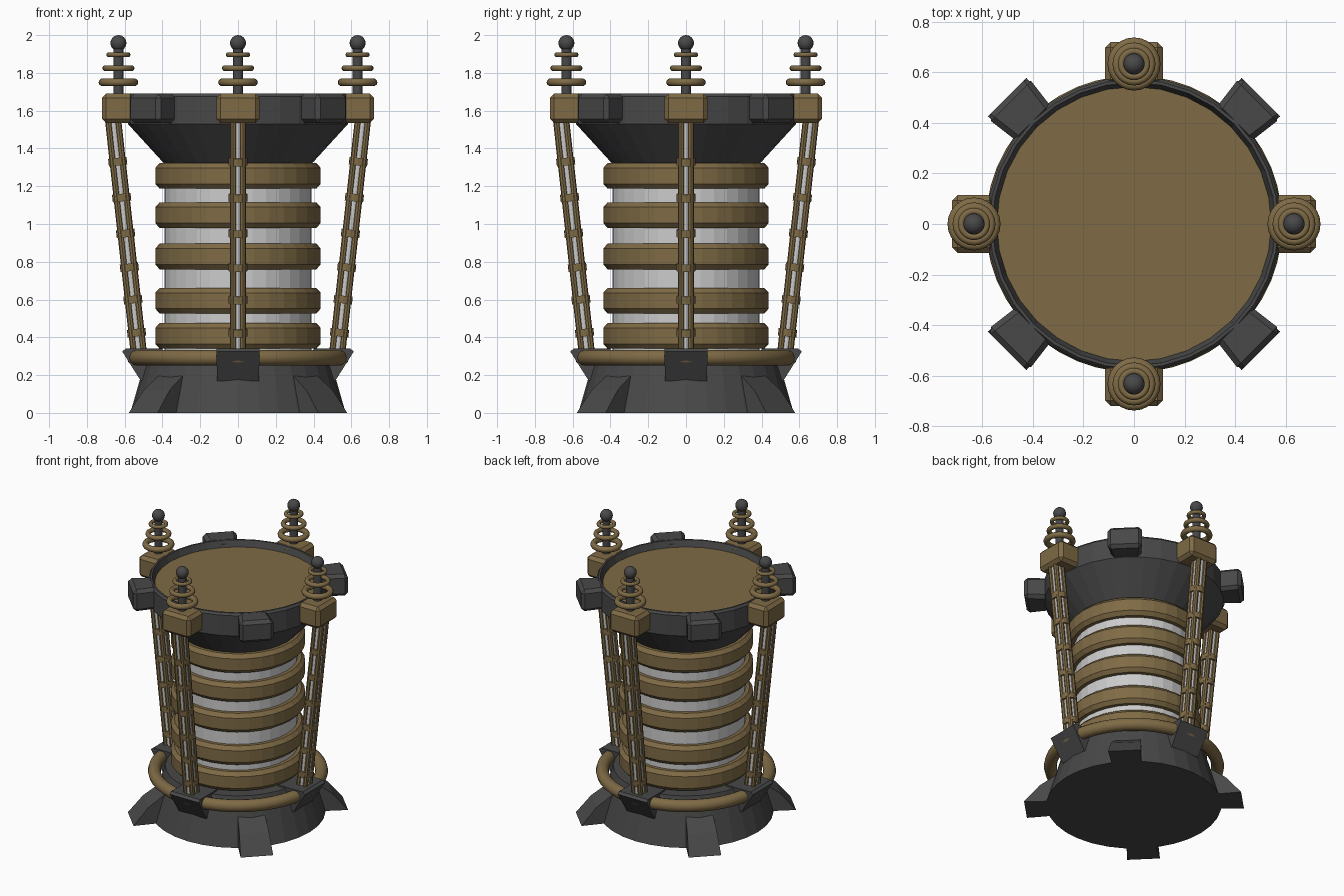
import bpy, bmesh, math
from mathutils import Matrix, Vector

if "Cube" in bpy.data.objects:
    bpy.data.objects.remove(bpy.data.objects["Cube"])

def material(name, col):
    m = bpy.data.materials.new(name)
    m.diffuse_color = (*col, 1)
    m.use_nodes = True
    m.node_tree.nodes["Principled BSDF"].inputs["Base Color"].default_value = m.diffuse_color
    return m

BRASS = material("brass", (0.21, 0.145, 0.06))
DARK = material("dark_metal", (0.065, 0.065, 0.065))
PALE = material("pale_core", (0.75, 0.75, 0.76))
CARDINAL = [i * math.pi / 2 for i in range(4)]
DIAGONAL = [a + math.pi / 4 for a in CARDINAL]

def finish(name, bm, mat, smooth=False):
    bmesh.ops.recalc_face_normals(bm, faces=bm.faces)
    me = bpy.data.meshes.new(name)
    bm.to_mesh(me)
    bm.free()
    me.materials.append(mat)
    for p in me.polygons:
        p.use_smooth = smooth
    ob = bpy.data.objects.new(name, me)
    bpy.context.collection.objects.link(ob)
    return ob

def lathe(name, profile, mat, n=32):
    """Spin (radius, z) points around z and cap both ends."""
    bm = bmesh.new()
    rings = [[bm.verts.new((r * math.cos(2 * math.pi * i / n), r * math.sin(2 * math.pi * i / n), z))
              for i in range(n)] for r, z in profile]
    for a, b in zip(rings, rings[1:]):
        for i in range(n):
            j = (i + 1) % n
            bm.faces.new((a[i], a[j], b[j], b[i]))
    bm.faces.new(rings[0])
    bm.faces.new(rings[-1])
    return finish(name, bm, mat)

def wedge(name, points, mat, angles, bevel=0):
    """Side outline of (radius, half width, z) points, repeated around z."""
    for k, ang in enumerate(angles):
        bm = bmesh.new()
        l = [bm.verts.new((r, -w, z)) for r, w, z in points]
        m = [bm.verts.new((r, w, z)) for r, w, z in points]
        bm.faces.new(l)
        bm.faces.new(m)
        for i in range(len(points)):
            j = (i + 1) % len(points)
            bm.faces.new((l[i], l[j], m[j], m[i]))
        if bevel:
            bmesh.ops.bevel(bm, geom=bm.edges[:], offset=bevel, segments=1, affect='EDGES')
        bmesh.ops.rotate(bm, verts=bm.verts, matrix=Matrix.Rotation(ang, 3, 'Z'))
        finish(f"{name}_{k + 1}", bm, mat)

def torus(name, loc, major, minor, mat, n=32, m=12):
    bm = bmesh.new()
    v = [[bm.verts.new(Vector(loc) + Vector((
        (major + minor * math.cos(t)) * math.cos(a), (major + minor * math.cos(t)) * math.sin(a),
        minor * math.sin(t)))) for t in [2 * math.pi * j / m for j in range(m)]]
        for a in [2 * math.pi * i / n for i in range(n)]]
    for i in range(n):
        for j in range(m):
            bm.faces.new((v[i][j], v[(i + 1) % n][j], v[(i + 1) % n][(j + 1) % m], v[i][(j + 1) % m]))
    return finish(name, bm, mat, True)

def tube(name, p, q, radius, mat, n=12):
    p, q = Vector(p), Vector(q)
    bm = bmesh.new()
    rot = (q - p).to_track_quat('Z', 'Y').to_matrix().to_4x4()
    bmesh.ops.create_cone(bm, cap_ends=True, segments=n, radius1=radius, radius2=radius,
                          depth=(q - p).length, matrix=Matrix.Translation((p + q) / 2) @ rot)
    return finish(name, bm, mat)

# Base with feet and rod brackets
lathe("base", [(0.57, 0), (0.475, 0.33)], DARK)
wedge("foot", [(0.40, 0.085, 0), (0.40, 0.085, 0.20), (0.50, 0.09, 0.20),
               (0.61, 0.098, 0.12), (0.71, 0.108, 0.0)], DARK, DIAGONAL)
wedge("rod_bracket", [(0.40, 0.115, 0.17), (0.40, 0.115, 0.34), (0.595, 0.115, 0.34),
                      (0.613, 0.115, 0.325), (0.515, 0.11, 0.17)], DARK, CARDINAL)
torus("base_hoop", (0, 0, 0.292), 0.545, 0.042, BRASS, 48)

# Core column and brass coils
lathe("core", [(0.39, 0.32), (0.39, 1.34)], PALE)
for k, z in enumerate((0.408, 0.594, 0.828, 1.047, 1.255)):
    lathe(f"coil_{k + 1}", [(0.37, z - 0.068), (0.415, z - 0.068), (0.438, z - 0.042),
                            (0.438, z + 0.042), (0.415, z + 0.068), (0.37, z + 0.068)], BRASS)

# Flared head with recessed plate and diagonal lugs
lathe("head", [(0.39, 1.32), (0.40, 1.33), (0.583, 1.53), (0.583, 1.675), (0.572, 1.69),
               (0.56, 1.69), (0.543, 1.64)], DARK)
lathe("head_plate", [(0.543, 1.63), (0.543, 1.646)], BRASS)
wedge("head_lug", [(0.55, 0.095, 1.535), (0.55, 0.095, 1.69), (0.71, 0.115, 1.69),
                   (0.71, 0.115, 1.535)], DARK, DIAGONAL, 0.022)
wedge("rod_block", [(0.55, 0.115, 1.535), (0.55, 0.115, 1.69), (0.72, 0.115, 1.69),
                    (0.72, 0.115, 1.535)], BRASS, CARDINAL, 0.022)

# Leaning rods and the pins above them
for k, ang in enumerate(CARDINAL):
    rot = Matrix.Rotation(ang, 3, 'Z')
    def at(x, y, z):
        return rot @ Vector((x, y, z))
    def lean(z):
        return 0.528 + (z - 0.34) * 0.11
    tube(f"rod_core_{k + 1}", at(lean(0.33), 0, 0.33), at(lean(1.56), 0, 1.56), 0.035, PALE)
    for sx in (-1, 1):
        for sy in (-1, 1):
            dx, dy = 0.026 * sx, 0.026 * sy
            tube(f"rod_strip_{k + 1}", at(lean(0.33) + dx, dy, 0.33),
                 at(lean(1.56) + dx, dy, 1.56), 0.017, BRASS, 8)
    for z in (0.425, 0.60, 0.77, 0.95, 1.14, 1.33):
        tube(f"rod_band_{k + 1}", at(lean(z - 0.02), 0, z - 0.02),
             at(lean(z + 0.02), 0, z + 0.02), 0.049, BRASS, 16)
    tube(f"pin_{k + 1}", at(0.633, 0, 1.66), at(0.633, 0, 1.95), 0.027, DARK, 16)
    for z, major, minor in ((1.75, 0.085, 0.02), (1.825, 0.069, 0.016), (1.896, 0.051, 0.013)):
        torus(f"pin_ring_{k + 1}", at(0.633, 0, z), major, minor, BRASS, 24, 10)
    bm = bmesh.new()
    bmesh.ops.create_uvsphere(bm, u_segments=20, v_segments=12, radius=0.042,
                              matrix=Matrix.Translation(at(0.633, 0, 1.958)))
    finish(f"pin_ball_{k + 1}", bm, DARK, True)
